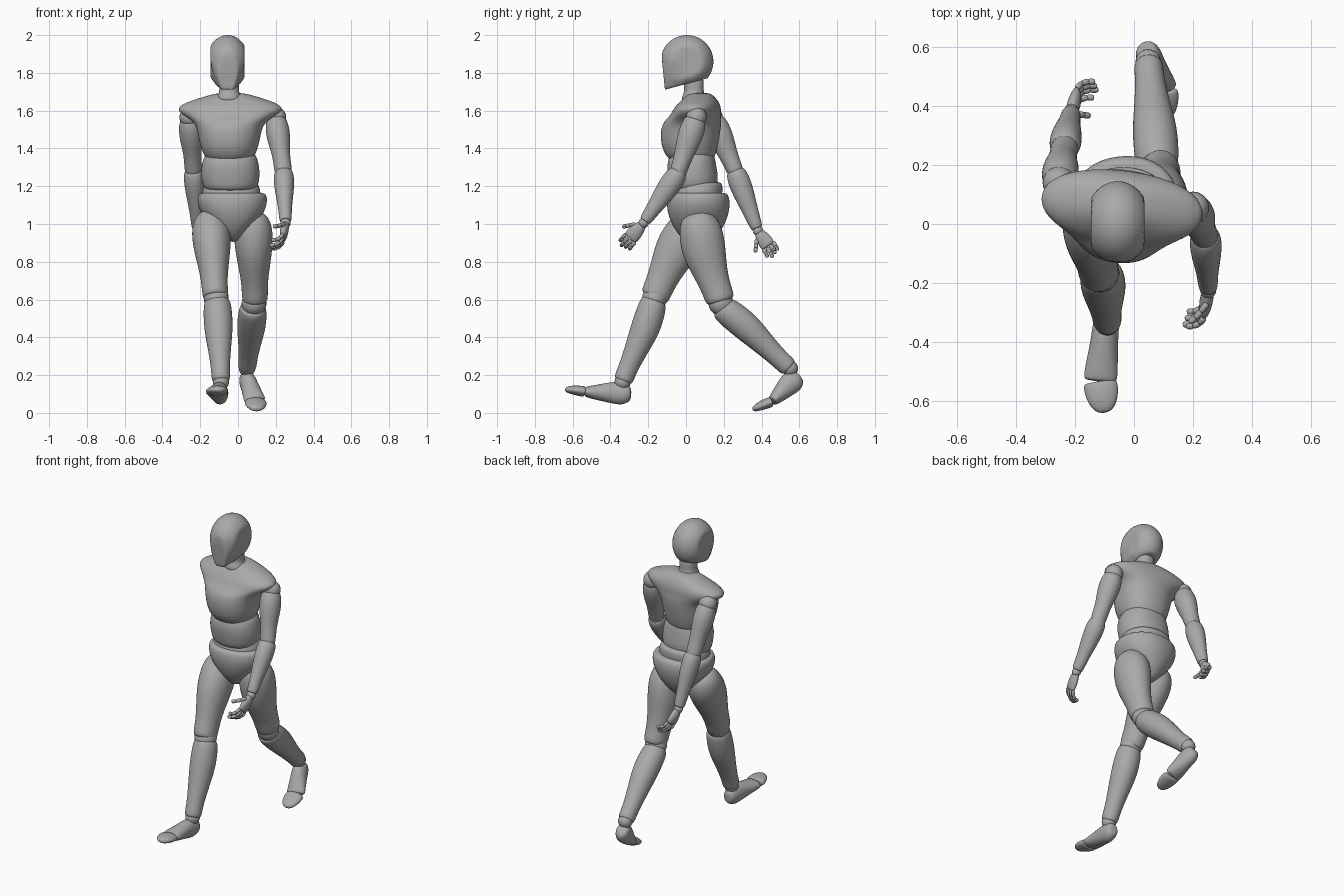
import bpy, bmesh, math
from mathutils import Vector as V

cube = bpy.data.objects.get("Cube")
if cube:
    bpy.data.objects.remove(cube)

grey = bpy.data.materials.new("plain_grey")
grey.use_nodes = True
COLOUR = (0.4, 0.4, 0.4, 1)
grey.diffuse_color = COLOUR
grey.node_tree.nodes["Principled BSDF"].inputs["Base Color"].default_value = COLOUR


def finish(bm, name, levels):
    """Turn a bmesh into a smooth grey object."""
    bmesh.ops.recalc_face_normals(bm, faces=bm.faces)
    mesh = bpy.data.meshes.new(name)
    for face in bm.faces:
        face.smooth = True
    bm.to_mesh(mesh)
    bm.free()
    mesh.materials.append(grey)
    obj = bpy.data.objects.new(name, mesh)
    bpy.context.collection.objects.link(obj)
    if levels:
        mod = obj.modifiers.new("smooth", 'SUBSURF')
        mod.levels = mod.render_levels = levels
    return obj


def part(name, start, end, front, rings, sides=16, power=2.0, levels=2):
    """Loft rings (position, half width, half depth, forward offset) along a bone."""
    start, axis = V(start), V(end) - V(start)
    side = V(front).cross(axis).normalized()
    depth = axis.cross(side).normalized()
    bm = bmesh.new()
    loops = []
    for t, wide, deep, offset in rings:
        centre, loop = start + axis * t + depth * offset, []
        for i in range(sides):
            c, s = math.cos(math.tau * i / sides), math.sin(math.tau * i / sides)
            u = math.copysign(abs(c) ** (2 / power), c) * wide
            v = math.copysign(abs(s) ** (2 / power), s) * deep
            loop.append(bm.verts.new(centre + (side * u + depth * v) * 1.025))
        loops.append(loop)
    for low, high in zip(loops, loops[1:]):
        for i in range(sides):
            j = (i + 1) % sides
            bm.faces.new((low[i], low[j], high[j], high[i]))
    bm.faces.new(loops[0])
    bm.faces.new(loops[-1])
    return finish(bm, name, levels)


def ball(name, centre, radius):
    bm = bmesh.new()
    bmesh.ops.create_uvsphere(bm, u_segments=20, v_segments=12, radius=radius)
    bmesh.ops.translate(bm, verts=bm.verts, vec=centre)
    return finish(bm, name, 0)


def upright(name, x, y, yaw, rings, power=2.2):
    """A trunk part whose ring positions are heights."""
    front = (-math.sin(yaw), -math.cos(yaw), 0)
    return part(name, (x, y, 0), (x, y, 1), front, rings, 20, power)


# Head: squeezed sphere with flat face, flat jaw underside and narrow chin
bm = bmesh.new()
bmesh.ops.create_uvsphere(bm, u_segments=48, v_segments=32, radius=1)
for vert in bm.verts:
    x, y, z = vert.co
    x = max(-1, min(1, x * 1.25))
    if z < 0 and y < 0:
        x *= 1 - 1.0 * y * z
        y, z = y * (1 - 0.6 * z), z * (1 - 0.9 * y)
    y = max(y, -0.94 - 0.1 * min(z, 0))
    z = max(z, -0.84 + 0.27 * y)
    vert.co = (-0.055 + x * 0.09, 0.005 + y * 0.14, 1.86 + z * 0.14)
head = finish(bm, "head", 0)

# Trunk
upright("neck", -0.047, 0.042, 0, [
    (1.64, .07, .07, 0), (1.68, .062, .06, 0), (1.7, .05, .05, 0),
    (1.73, .052, .052, 0), (1.79, .05, .05, 0)])
upright("chest", -0.042, 0.05, 0.12, [
    (1.32, .09, .08, .02), (1.335, .115, .11, .02), (1.38, .143, .14, .03),
    (1.46, .162, .155, .03), (1.535, .175, .155, .02), (1.57, .24, .13, 0),
    (1.61, .288, .12, -.01), (1.645, .235, .1, -.02), (1.68, .12, .07, -.025),
    (1.695, .06, .045, -.025)])
upright("abdomen", -0.04, 0.04, 0.06, [
    (1.17, .1, .09, 0), (1.185, .14, .12, 0), (1.24, .153, .13, 0),
    (1.3, .152, .13, .01), (1.36, .14, .12, .01), (1.4, .1, .09, 0)])
upright("waist", -0.035, 0.055, 0, [
    (1.08, .13, .11, 0), (1.12, .155, .13, 0), (1.18, .152, .128, -.01),
    (1.215, .14, .12, -.015), (1.225, .11, .1, -.015)])
upright("pelvis", -0.03, 0.065, -0.08, [
    (.905, .025, .05, 0), (.93, .05, .09, 0), (.98, .105, .13, 0),
    (1.04, .155, .155, 0), (1.1, .182, .166, 0), (1.15, .182, .16, 0),
    (1.165, .165, .145, 0), (1.165, .13, .11, 0)])

# Limb profiles shared by both sides
UPPER_ARM = [(-.04, .03, .03, 0), (.03, .052, .055, 0), (.2, .064, .068, 0),
             (.42, .06, .064, 0), (.65, .046, .051, 0), (.85, .047, .046, 0),
             (1, .045, .043, 0), (1.03, .03, .03, 0)]
FOREARM = [(-.06, .035, .035, 0), (-.03, .05, .05, 0), (.12, .055, .06, 0),
           (.35, .05, .056, 0), (.65, .037, .042, 0), (.9, .033, .034, 0),
           (.96, .03, .03, 0), (.96, .02, .02, 0)]
THIGH = [(-.16, .04, .05, 0), (-.08, .085, .09, 0), (.1, .105, .118, 0),
         (.35, .098, .117, .01), (.6, .08, .094, .01), (.8, .069, .08, .005),
         (.95, .069, .079, 0), (1.02, .065, .073, 0), (1.04, .045, .05, 0)]
SHIN = [(-.02, .05, .05, 0), (.01, .07, .07, 0), (.15, .076, .077, -.005),
        (.35, .076, .078, -.01), (.6, .06, .062, -.005), (.85, .048, .05, 0),
        (.98, .05, .053, 0), (1, .035, .035, 0)]
FOOT = [(-.02, .02, .025, 0), (.02, .036, .042, 0), (.18, .045, .062, 0),
        (.42, .046, .056, .003), (.7, .053, .042, 0), (.95, .058, .03, 0),
        (1, .05, .022, 0)]
TOES = [(0, .048, .02, 0), (.04, .059, .029, 0), (.45, .056, .026, 0),
        (.8, .042, .02, -.003), (1, .018, .01, -.005)]
PALM = [(-.02, .015, .012, 0), (.05, .023, .02, 0), (.4, .036, .024, 0),
        (.8, .042, .021, 0), (1, .038, .016, 0), (1.03, .025, .008, 0)]
BONE = [(-.08, .5, .5, 0), (.1, .95, .95, 0), (.5, .9, .9, 0),
        (.9, .9, .9, 0), (1.08, .5, .5, 0)]


def digit(name, base, along, curl, bends, length, radius):
    """A jointed finger that curls towards the palm."""
    rings = [(t, w * radius, d * radius, 0) for t, w, d, _ in BONE]
    for k, angle in enumerate(bends):
        step = along * math.cos(angle) + curl * math.sin(angle)
        tip = base + step * length * (1 - 0.15 * k)
        part(f"{name}_{k + 1}", base, tip, curl * math.cos(angle) - along * math.sin(angle),
             rings, 8, levels=1)
        base = tip


def hand(side, wrist, knuckles, thumb_way, palm_way):
    wrist, knuckles = V(wrist), V(knuckles)
    along = (knuckles - wrist).normalized()
    across = V(thumb_way)
    across = (across - along * across.dot(along)).normalized()
    palm = along.cross(across)
    palm *= math.copysign(1, palm.dot(V(palm_way)))
    part(side + "_palm", wrist, knuckles, palm, PALM, 12)
    for i, name in enumerate(("little", "ring", "middle", "index")):
        base = knuckles + across * (i - 1.5) * 0.022 + along * (0.004 * (i % 3))
        digit(f"{side}_{name}_finger", base, along, palm,
              (0.35, 0.9, 1.35), 0.031 + 0.003 * (i % 3), 0.0125)
    digit(side + "_thumb", wrist + along * 0.035 + across * 0.03, (along + across * 0.7).normalized(),
          palm, (0.5, 0.6, 0.8), 0.034, 0.013)


def arm(side, shoulder, elbow, wrist, knuckles, thumb_way, palm_way):
    ball(side + "_shoulder_joint", shoulder, 0.055)
    part(side + "_upper_arm", shoulder, elbow, (0, -1, 0), UPPER_ARM)
    ball(side + "_elbow_joint", elbow, 0.045)
    part(side + "_forearm", elbow, wrist, (0, -1, 0), FOREARM)
    ball(side + "_wrist_joint", wrist, 0.027)
    hand(side, wrist, knuckles, thumb_way, palm_way)


def leg(side, hip, knee, shin_top, ankle, heel, foot_ball, toe, foot_up):
    part(side + "_thigh", hip, knee, (0, -1, 0), THIGH)
    ball(side + "_knee_joint", (V(knee) + V(shin_top)) / 2, 0.066)
    part(side + "_shin", shin_top, ankle, (0, -1, 0.3), SHIN)
    ball(side + "_ankle_joint", ankle, 0.043)
    part(side + "_foot", heel, foot_ball, foot_up, FOOT)
    part(side + "_toes", foot_ball, toe, (0, 0, 1), TOES)


# Left arm swings forward, right arm swings back
arm("left", (.2, .055, 1.565), (.242, -.045, 1.265), (.252, -.225, 1.005),
    (.238, -.295, .925), (0, -.62, .78), (-1, 0, 0))
arm("right", (-.255, .14, 1.565), (-.235, .265, 1.27), (-.212, .38, .965),
    (-.195, .435, .885), (0, -.6, -.8), (1, 0, 0))

# Right leg steps forward on its heel, left leg pushes off behind
leg("right", (-.145, .03, 1.0), (-.12, -.165, .62), (-.11, -.168, .595), (-.09, -.335, .165),
    (-.09, -.295, .1), (-.115, -.535, .112), (-.1, -.64, .13), (0, 0, 1))
leg("left", (.08, .065, 1.0), (.09, .18, .6), (.08, .19, .56), (.048, .55, .235),
    (.04, .595, .195), (.092, .455, .06), (.1, .35, .022), (0, -.6, .8))
